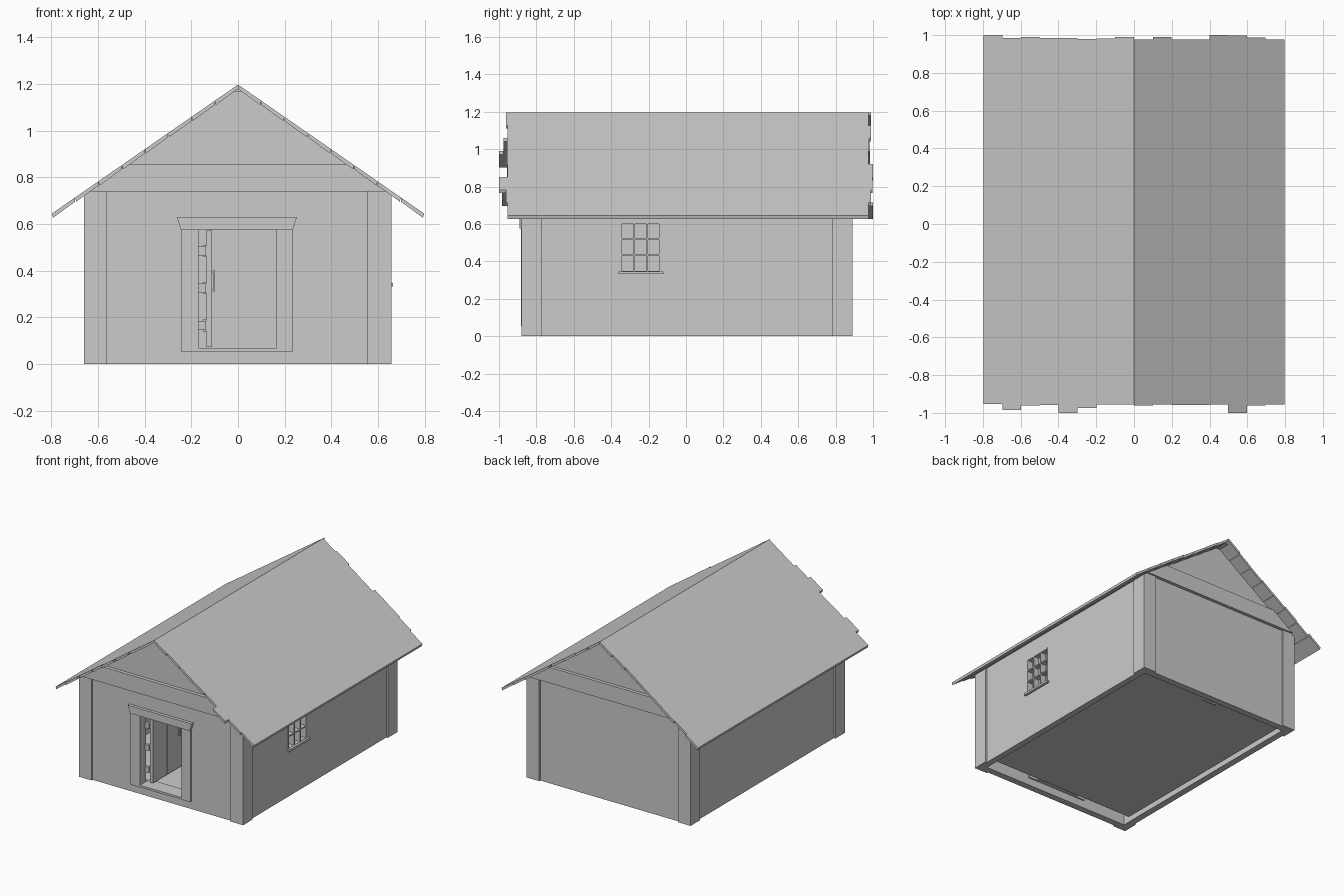
import bpy, bmesh

if "Cube" in bpy.data.objects:
    bpy.data.objects.remove(bpy.data.objects["Cube"])


def mesh_object(name, bm):
    bmesh.ops.recalc_face_normals(bm, faces=bm.faces)
    me = bpy.data.meshes.new(name)
    bm.to_mesh(me)
    bm.free()
    ob = bpy.data.objects.new(name, me)
    bpy.context.collection.objects.link(ob)
    return ob


def add_prism(bm, profile, y0, y1):
    """Extrude an (x, z) outline from y0 to y1."""
    face = bm.faces.new([bm.verts.new((x, y0, z)) for x, z in profile])
    new = bmesh.ops.extrude_face_region(bm, geom=[face])["geom"]
    bmesh.ops.translate(bm, vec=(0, y1 - y0, 0),
                        verts=[v for v in new if isinstance(v, bmesh.types.BMVert)])


def prisms(name, items):
    bm = bmesh.new()
    for profile, y0, y1 in items:
        add_prism(bm, profile, y0, y1)
    return mesh_object(name, bm)


def boxes(name, items):
    """Each item is (x0, x1, y0, y1, z0, z1)."""
    return prisms(name, [([(a, e), (b, e), (b, f), (a, f)], c, d)
                         for a, b, c, d, e, f in items])


def cut(target, box):
    cutter = boxes("cutter", [box])
    cutter.hide_render = True
    mod = target.modifiers.new("opening", 'BOOLEAN')
    mod.operation, mod.object, mod.solver = 'DIFFERENCE', cutter, 'EXACT'
    bpy.context.view_layer.objects.active = target
    bpy.ops.object.modifier_apply(modifier=mod.name)
    bpy.data.objects.remove(cutter)


# Walls, with door and window openings
front = boxes("front_wall", [(-.645, .645, -.868, -.82, 0, .745)])
cut(front, (-.17, .165, -1, -.7, .07, .575))
boxes("back_wall", [(-.645, .645, .83, .878, 0, .745)])
boxes("left_wall", [(-.648, -.60, -.865, .875, 0, .745)])
right = boxes("right_wall", [(.60, .645, -.865, .875, 0, .745)])
cut(right, (.5, .8, -.345, -.14, .345, .605))

# L-shaped corner posts
posts = []
for x0, x1, xe0, xe1 in ((-.66, -.56, -.66, -.635), (.555, .657, .632, .657)):
    for y0, y1, ye0, ye1 in ((-.88, -.77, -.88, -.855), (.78, .89, .865, .89)):
        posts.append([(x0, x1, ye0, ye1, 0, .74), (xe0, xe1, y0, y1, 0, .74)])
for i, p in enumerate(posts):
    boxes(f"corner_post_{i + 1}", p)

# Floor
boxes("floor", [(-.61, .61, -.77, .84, .04, .06)])

# Gables: recessed triangle with a trapezoid beam under it
RIDGE, SLOPE, T = 1.197, .693, .018


def roof_z(x):
    return RIDGE - SLOPE * abs(x)


for side, yi, yt, yb in (("front", -.83, -.868, -.893), ("back", .84, .878, .902)):
    w0, w1 = .645, .475
    prisms(f"{side}_gable", [([(-w0, .74), (w0, .74), (0, roof_z(0) - .01)], yi, yt)])
    prisms(f"{side}_gable_beam",
           [([(-w0, .74), (w0, .74), (w1, .855), (-w1, .855)], yt, yb)])

# Ridge beam
prisms("ridge_beam", [([(-.04, 1.167), (.04, 1.167), (0, 1.19)], -.945, .965)])

# Roof boards with uneven ends, listed from ridge to eave as (front y, back y)
left_ends = [(-.955, .99), (-.955, .983), (-.975, .98), (-1, .984),
             (-.958, .985), (-.962, .99), (-.985, .985), (-.952, 1)]
right_ends = [(-.962, .976), (-.955, .99), (-.957, .978), (-.957, .976),
              (-.955, 1), (-1, .998), (-.962, .988), (-.955, .976)]
for name, s, ends in (("left_roof", -1, left_ends), ("right_roof", 1, right_ends)):
    w = .797 / len(ends)
    boards = []
    for i, (y0, y1) in enumerate(ends):
        a, b = s * i * w, s * (i + 1) * w
        boards.append(([(a, roof_z(a)), (b, roof_z(b)),
                        (b - s * .005, roof_z(b) - T), (a, roof_z(a) - T)], y0, y1))
    prisms(name, boards)

# Door casing and tapered lintel
boxes("door_casing", [(-.245, -.17, -.882, -.81, .055, .575),
                      (.165, .235, -.882, -.81, .055, .575),
                      (-.17, .165, -.882, -.77, .055, .07)])
prisms("door_lintel",
       [([(-.245, .575), (.235, .575), (.252, .63), (-.262, .63)], -.89, -.81)])

# Door swung open inwards: vertical planks, battens, hinges, handle
boxes("door_planks", [(-.137, -.112, -.815 + i * .083, -.735 + i * .083, .075, .572)
                      for i in range(4)])
boxes("door_battens", [(-.15, -.137, -.80, -.50, z, z + .05) for z in (.14, .30, .46)])
boxes("door_hinges", [(-.17, -.137, -.825, -.805, z, z + .04) for z in (.145, .305, .465)])
boxes("door_handle", [(-.105, -.098, -.53, -.515, .31, .40),
                      (-.113, -.098, -.53, -.515, .31, .32),
                      (-.113, -.098, -.53, -.515, .39, .40)])

# Window: outer frame, glazing bars, sill
ys, zs = (-.345, -.277, -.208, -.14), (.345, .4355, .52, .605)
boxes("window_frame",
      [(.605, .648, y - .004, y + .004, .341, .609) for y in ys] +
      [(.606, .647, -.345, -.14, z - .004, z + .004) for z in zs])
boxes("window_sill", [(.60, .663, -.36, -.12, .332, .347)])

# Pull handle under the floor by the back wall
boxes("hatch_handle", [(-.04, .08, .80, .81, .0, .01),
                       (-.04, -.03, .80, .81, .0, .04),
                       (.07, .08, .80, .81, .0, .04)])
